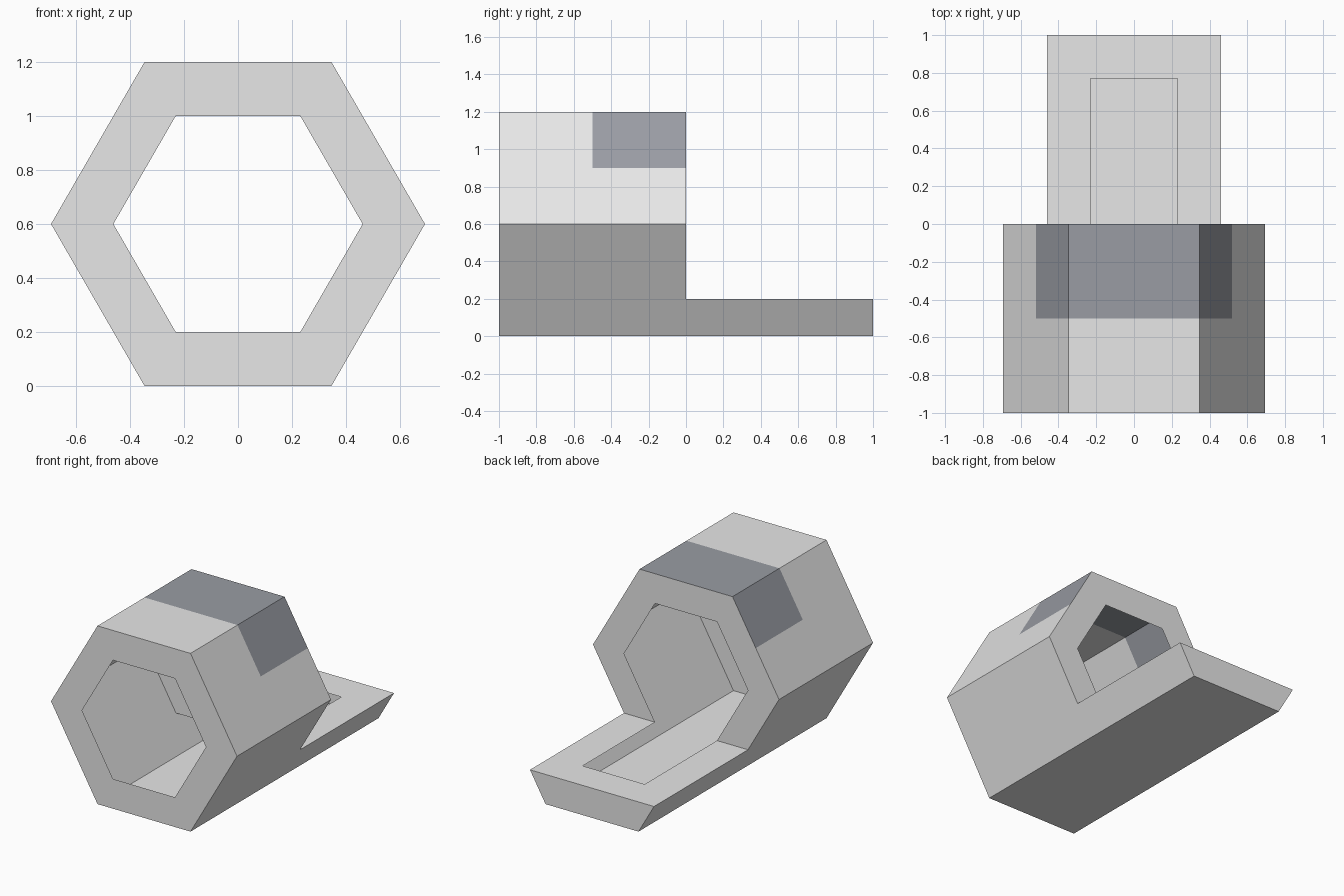
import bpy, bmesh, math
from mathutils import Vector

if "Cube" in bpy.data.objects:
    bpy.data.objects.remove(bpy.data.objects["Cube"])

APOTHEM = 0.6                 # outer hexagon, flat to flat = 1.2
HOLE = 0.4                    # opening hexagon
K = 1 / math.sqrt(3)
LIP = 0.2                     # height of the tray and of the opening's sill
SILL = HOLE * K               # half width of the opening at its sill
TRAY_W = APOTHEM * K + LIP * K  # half width of the tray's top


def material(name, rgb):
    m = bpy.data.materials.new(name)
    m.diffuse_color = (*rgb, 1)
    m.use_nodes = True
    m.node_tree.nodes["Principled BSDF"].inputs["Base Color"].default_value = m.diffuse_color
    return m


light_grey = material("light_grey", (0.8, 0.8, 0.8))
slate_grey = material("slate_grey", (0.32, 0.335, 0.37))


def hexagon(apothem, y):
    """Flat-topped hexagon around z = 0.6, starting at the right corner."""
    r = 2 * apothem * K
    return [Vector((r * math.cos(i * math.pi / 3), y,
                    APOTHEM + r * math.sin(i * math.pi / 3))) for i in range(6)]


def strip(bm, a, b, closed=False):
    """Quads joining two rows of points."""
    n = len(a)
    faces = []
    for i in range(n if closed else n - 1):
        j = (i + 1) % n
        faces.append(bm.faces.new([bm.verts.new(p) for p in (a[i], a[j], b[j], b[i])]))
    return faces


def finish(bm, name, centre, mats):
    bmesh.ops.remove_doubles(bm, verts=bm.verts, dist=1e-4)
    bm.normal_update()
    for f in bm.faces:        # turn every face outward
        if f.normal.dot(f.calc_center_median() - Vector(centre)) < 0:
            f.normal_flip()
    me = bpy.data.meshes.new(name)
    bm.to_mesh(me)
    bm.free()
    for m in mats:
        me.materials.append(m)
    ob = bpy.data.objects.new(name, me)
    bpy.context.collection.objects.link(ob)
    return ob


# Hexagonal tube: thin hollow shell with open rings at both ends
bm = bmesh.new()
strip(bm, hexagon(APOTHEM, -1), hexagon(APOTHEM, 0), closed=True)
bmesh.ops.remove_doubles(bm, verts=bm.verts, dist=1e-4)

# Cut the upper sides along the edges of the dark saddle patch
for co, no in (((0, -0.5, 0), (0, 1, 0)), ((0, 0, 0.9), (0, 0, 1))):
    upper = [f for f in bm.faces if f.calc_center_median().z > 0.65]
    geom = upper + list({e for f in upper for e in f.edges}) \
                 + list({v for f in upper for v in f.verts})
    bmesh.ops.bisect_plane(bm, geom=geom, dist=1e-5, plane_co=co, plane_no=no)
for f in bm.faces:
    c = f.calc_center_median()
    f.material_index = int(c.y > -0.5 and c.z > 0.9)

# Front ring
strip(bm, hexagon(APOTHEM, -1), hexagon(HOLE, -1), closed=True)

# Back ring, ending at the tray top
outer, inner = hexagon(APOTHEM, 0), hexagon(HOLE, 0)
strip(bm,
      [Vector((TRAY_W, 0, LIP))] + outer[:4] + [Vector((-TRAY_W, 0, LIP))],
      [Vector((SILL, 0, LIP))] + inner[:4] + [Vector((-SILL, 0, LIP))])
finish(bm, "hexagonal_tube", (0, -0.5, 0.6), [light_grey, slate_grey])

# Tray: hollow continuation of the tube's lower part
bm = bmesh.new()
w = APOTHEM * K
section = [(TRAY_W, LIP), (w, 0), (-w, 0), (-TRAY_W, LIP)]
front = [Vector((x, 0, z)) for x, z in section]
back = [Vector((x, 1, z)) for x, z in section]
strip(bm, front, back)
bm.faces.new([bm.verts.new(p) for p in back])

# Tray top: a frame around the slot
strip(bm,
      [Vector((x, y, LIP)) for x, y in ((TRAY_W, 0), (TRAY_W, 1), (-TRAY_W, 1), (-TRAY_W, 0))],
      [Vector((x, y, LIP)) for x, y in ((SILL, 0), (SILL, 1 - SILL), (-SILL, 1 - SILL), (-SILL, 0))])
finish(bm, "tray", (0, 0.5, 0.1), [light_grey])
